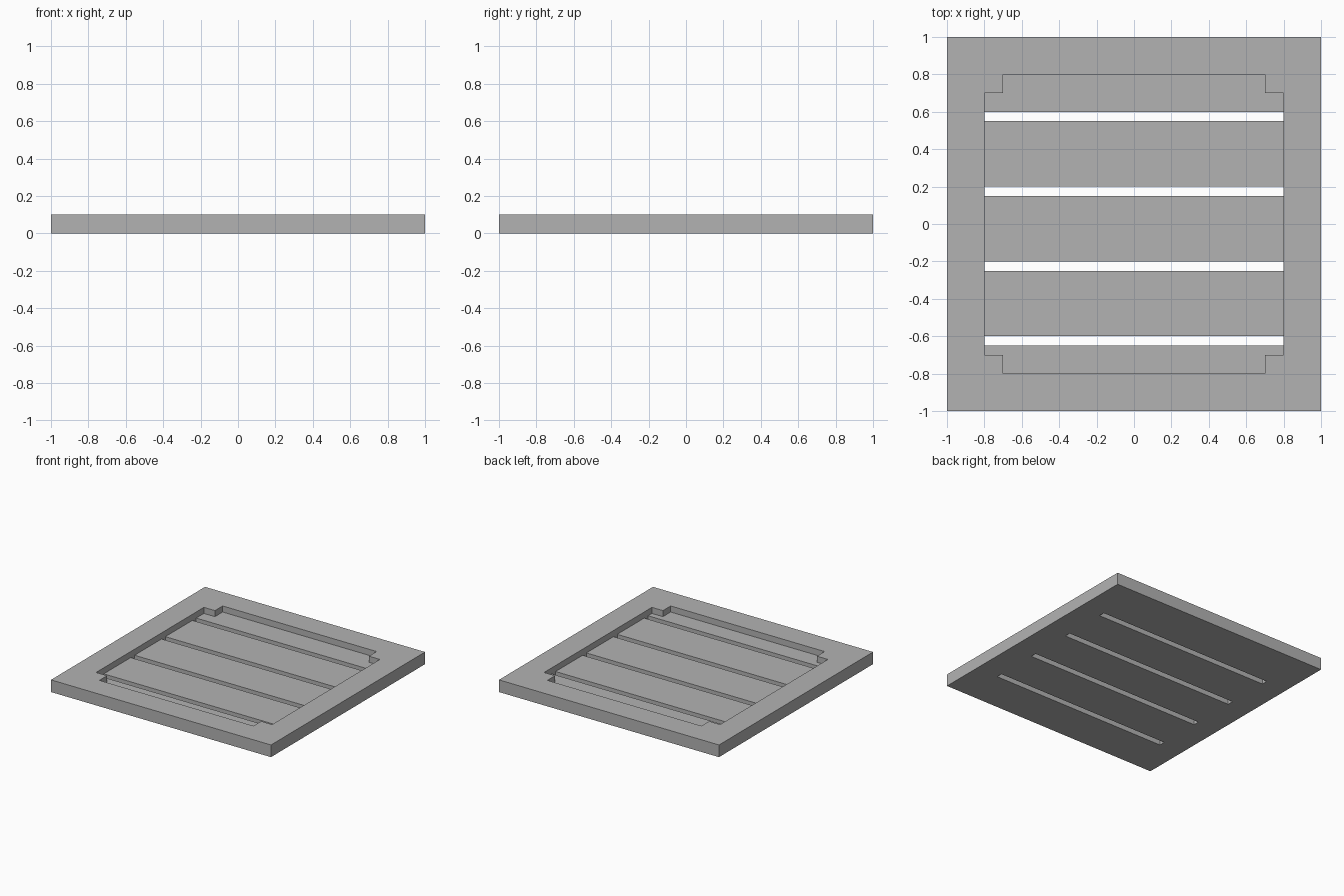
import bpy
import bmesh

if "Cube" in bpy.data.objects:
    bpy.data.objects.remove(bpy.data.objects["Cube"])

HALF, HEIGHT, FLOOR = 1.0, 0.1, 0.05
INNER, NOTCH, SLOT = 0.8, 0.7, 0.05

grey = bpy.data.materials.new("plain grey")
grey.use_nodes = True
colour = (0.45, 0.45, 0.45, 1)
grey.diffuse_color = colour
grey.node_tree.nodes["Principled BSDF"].inputs["Base Color"].default_value = colour


def prism(name, outline, bottom, top):
    """Extrude a counter-clockwise outline from bottom to top."""
    bm = bmesh.new()
    base = bm.faces.new([bm.verts.new((x, y, bottom)) for x, y in outline])
    out = bmesh.ops.extrude_face_region(bm, geom=[base], use_keep_orig=True)
    moved = [v for v in out["geom"] if isinstance(v, bmesh.types.BMVert)]
    bmesh.ops.translate(bm, verts=moved, vec=(0, 0, top - bottom))
    bmesh.ops.recalc_face_normals(bm, faces=bm.faces)
    mesh = bpy.data.meshes.new(name)
    bm.to_mesh(mesh)
    bm.free()
    mesh.materials.append(grey)
    obj = bpy.data.objects.new(name, mesh)
    bpy.context.collection.objects.link(obj)
    return obj


def rectangle(x, y0, y1):
    return [(-x, y0), (x, y0), (x, y1), (-x, y1)]


def cut(target, cutter):
    """Subtract the cutter, then discard it."""
    cutter.hide_render = True
    mod = target.modifiers.new("cut", "BOOLEAN")
    mod.operation, mod.solver, mod.object = "DIFFERENCE", "EXACT", cutter
    bpy.context.view_layer.objects.active = target
    bpy.ops.object.modifier_apply(modifier=mod.name)
    bpy.data.objects.remove(cutter)


# Square slab
panel = prism("slotted_panel", rectangle(HALF, -HALF, HALF), 0, HEIGHT)

# Shallow recess with a square notch left standing in each corner
a, b = INNER, NOTCH
quarter = [(a, b), (b, b), (b, a)]
outline = []
for turn in range(4):
    outline += quarter
    quarter = [(-y, x) for x, y in quarter]
cut(panel, prism("recess_cutter", outline, FLOOR, HEIGHT * 2))

# Through slots across the recess floor
for i in range(4):
    y = -0.65 + 0.4 * i
    cut(panel, prism("slot_cutter", rectangle(INNER, y, y + SLOT), -HEIGHT, FLOOR * 1.5))
